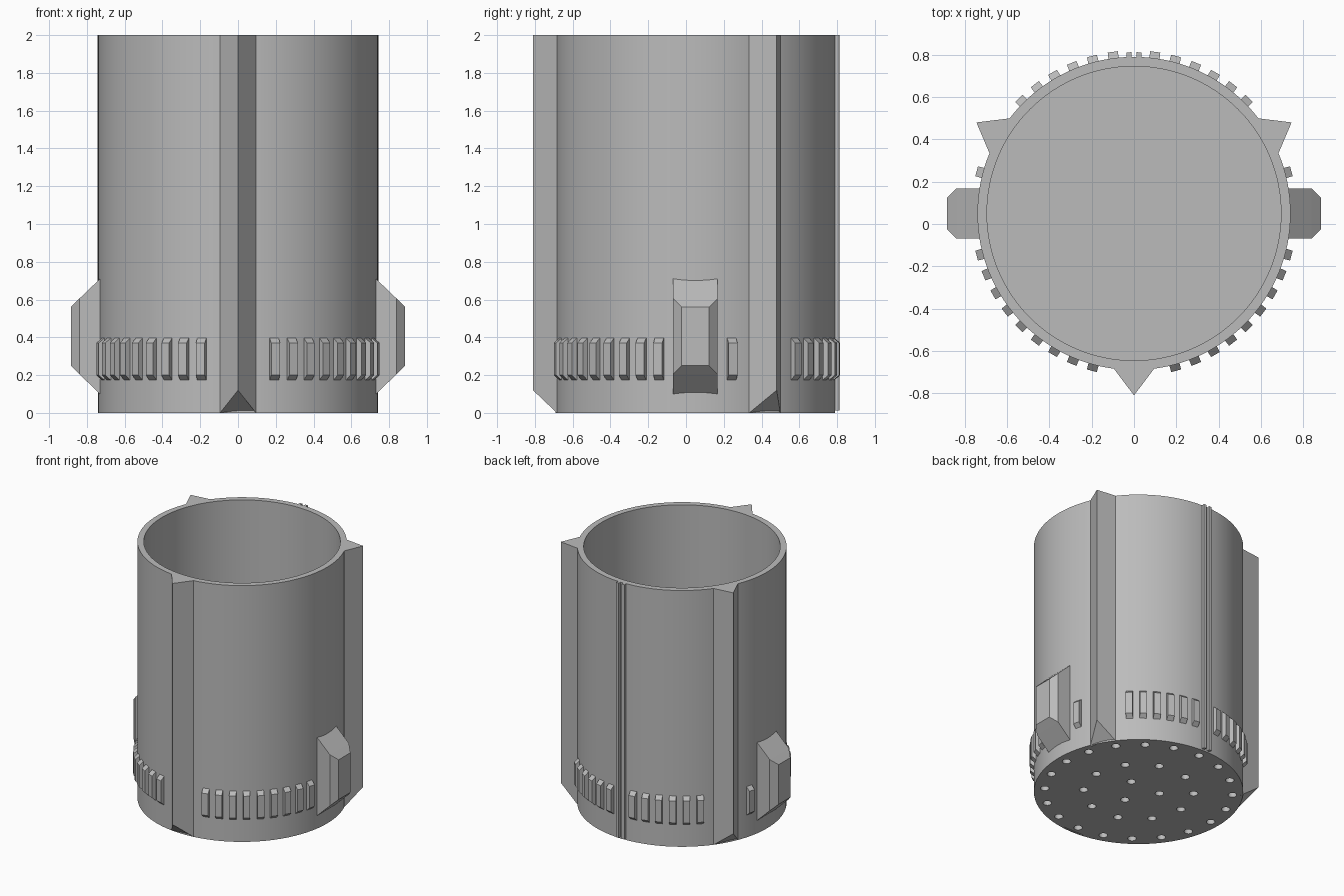
import bpy, bmesh
from math import cos, sin, radians, pi
from mathutils import Matrix

cube = bpy.data.objects.get("Cube")
if cube:
    bpy.data.objects.remove(cube, do_unlink=True)

AXIS = Matrix.Translation((0, 0.05, 0))   # the cup axis
R, R_IN, H, FLOOR = 0.74, 0.695, 2.0, 0.06

grey = bpy.data.materials.new("grey plastic")
grey.use_nodes = True
COLOUR = (0.5, 0.5, 0.5, 1)
grey.diffuse_color = COLOUR
grey.node_tree.nodes["Principled BSDF"].inputs["Base Color"].default_value = COLOUR


def make(name, bm):
    bmesh.ops.recalc_face_normals(bm, faces=bm.faces)
    mesh = bpy.data.meshes.new(name)
    bm.to_mesh(mesh)
    bm.free()
    mesh.materials.append(grey)
    ob = bpy.data.objects.new(name, mesh)
    bpy.context.collection.objects.link(ob)
    return ob


def loft(name, sections, angle):
    """Skin matching loops of points (radius, side, height), turned about the cup axis."""
    bm = bmesh.new()
    loops = [[bm.verts.new(p) for p in s] for s in sections]
    n = len(loops[0])
    bm.faces.new(loops[0])
    bm.faces.new(loops[-1])
    for a, b in zip(loops, loops[1:]):
        for i in range(n):
            j = (i + 1) % n
            bm.faces.new((a[i], a[j], b[j], b[i]))
    bm.transform(AXIS @ Matrix.Rotation(radians(angle), 4, 'Z'))
    return make(name, bm)


def rect(r, half, low, high):
    return [(r, -half, low), (r, half, low), (r, half, high), (r, -half, high)]


# Cup body: rings joined from the underside, up the wall and down to the inner floor
bm = bmesh.new()
SEG = 128
rings = [[bm.verts.new((r * cos(2 * pi * i / SEG), r * sin(2 * pi * i / SEG), z))
          for i in range(SEG)]
         for r, z in ((R, 0), (R, H), (R_IN, H), (R_IN, FLOOR))]
for a, b in zip(rings, rings[1:]):
    for i in range(SEG):
        j = (i + 1) % SEG
        bm.faces.new((a[i], a[j], b[j], b[i]))
bm.faces.new(rings[0])
bm.faces.new(rings[-1])
bm.transform(AXIS)
cup = make("cup_body", bm)

# Blind round holes in three rings under the floor
bm = bmesh.new()
for count, radius, phase in ((20, 0.665, 0), (10, 0.39, 0), (3, 0.15, 30)):
    for i in range(count):
        a = radians(phase) + 2 * pi * i / count
        bmesh.ops.create_cone(
            bm, cap_ends=True, segments=16, radius1=0.031, radius2=0.031, depth=0.08,
            matrix=AXIS @ Matrix.Translation((radius * cos(a), radius * sin(a), 0)))
cutter = make("hole_cutter", bm)
cutter.hide_render = True
cut = cup.modifiers.new("holes", 'BOOLEAN')
cut.operation = 'DIFFERENCE'
cut.solver = 'EXACT'
cut.object = cutter
bpy.context.view_layer.objects.active = cup
cup.select_set(True)
bpy.ops.object.modifier_apply(modifier="holes")
bpy.data.objects.remove(cutter, do_unlink=True)
bpy.ops.object.select_all(action='DESELECT')
cup.select_set(True)
bpy.ops.object.shade_smooth_by_angle(angle=radians(30))

# Three full-height pointed ridges, sloped in at the foot
for name, angle in (("front_ridge", -90), ("left_ridge", 30), ("right_ridge", 150)):
    loft(name, [[(0.72, -0.095, z), (0.734, -0.095, z), (0.86, 0, z + rise),
                 (0.734, 0.095, z), (0.72, 0.095, z)]
                for z, rise in ((0, 0.12), (H, 0))], angle)

# Bevelled lugs on both sides
for name, angle in (("left_lug", 0), ("right_lug", 180)):
    loft(name, [rect(0.715, 0.1175, 0.085, 0.725),
                rect(0.84, 0.1175, 0.205, 0.605),
                rect(0.885, 0.0725, 0.25, 0.56)], angle)

# Bands of small grip ribs, mirrored left and right
front = [-15 - 7.5 * i for i in range(9)]
back = [15] + [45 + 7.5 * i for i in range(6)]
for angle in front + back:
    for side, a in (("left", angle), ("right", 180 - angle)):
        loft(side + "_grip_rib", [rect(0.73, 0.025, 0.165, 0.405),
                                  rect(0.77, 0.024, 0.2, 0.37)], a)

# Twin rails up the back
for name, angle in (("left_back_rail", 88.2), ("right_back_rail", 91.8)):
    loft(name, [rect(0.73, 0.011, 0.012, H), rect(0.762, 0.011, 0.012, H)], angle)
